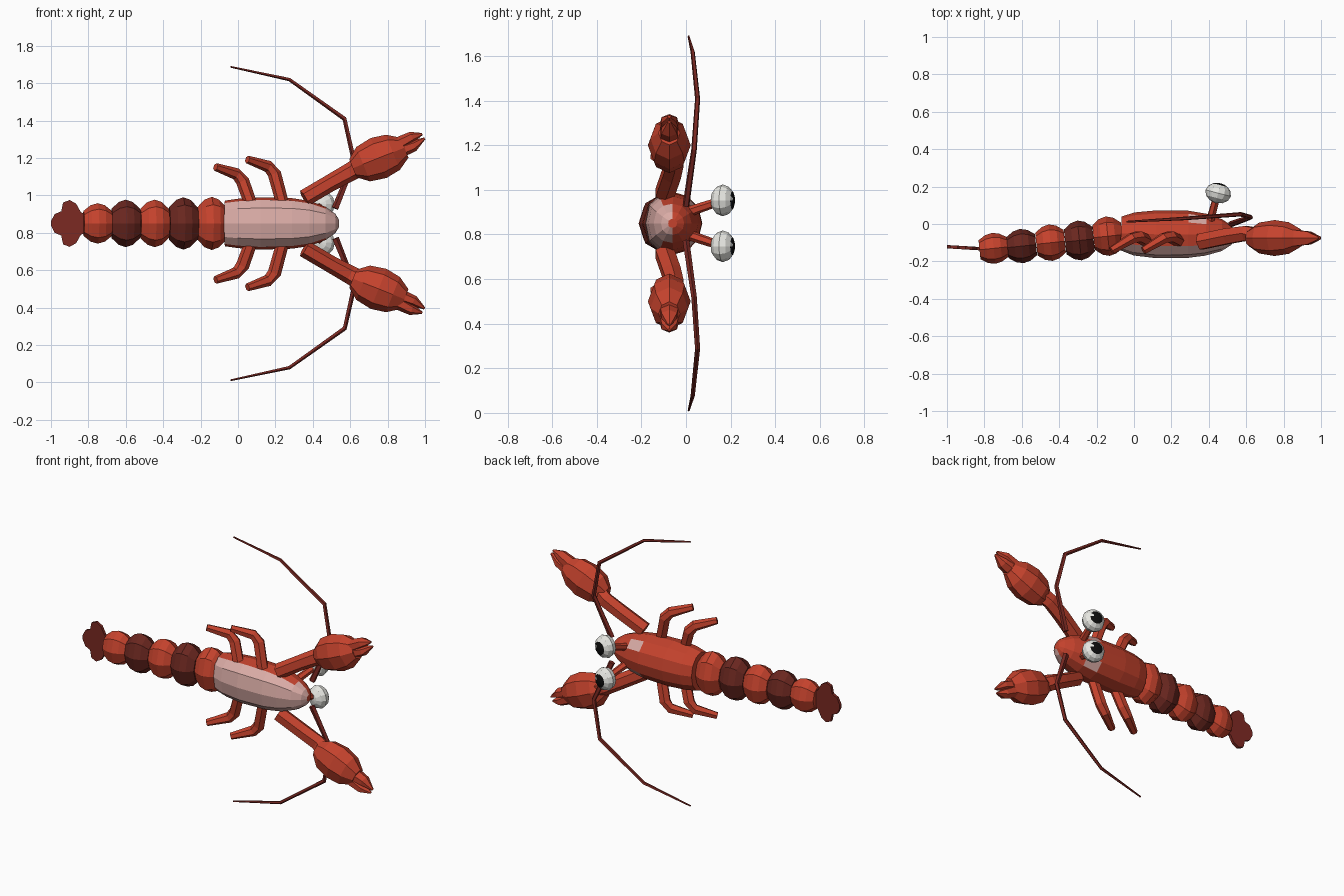
import bpy, bmesh, math
from mathutils import Vector

MID = 0.85            # height of the symmetry plane
Y_AXIS = Vector((0, 1, 0))

if "Cube" in bpy.data.objects:
    bpy.data.objects.remove(bpy.data.objects["Cube"])


def material(name, rgb):
    m = bpy.data.materials.new(name)
    m.use_nodes = True
    m.diffuse_color = (*rgb, 1)
    m.node_tree.nodes["Principled BSDF"].inputs["Base Color"].default_value = (*rgb, 1)
    return m


RED = material("shell red", (0.56, 0.055, 0.026))
DARK = material("dark maroon", (0.145, 0.02, 0.014))
DEEP = material("deep red", (0.2, 0.022, 0.016))
PINK = material("belly pink", (0.7, 0.41, 0.38))
WHITE = material("eye white", (0.8, 0.8, 0.76))
BLACK = material("pupil black", (0.004, 0.004, 0.004))


def finish(bm, name, mats):
    bmesh.ops.recalc_face_normals(bm, faces=bm.faces)
    mesh = bpy.data.meshes.new(name)
    bm.to_mesh(mesh)
    bm.free()
    for m in mats:
        mesh.materials.append(m)
    ob = bpy.data.objects.new(name, mesh)
    bpy.context.collection.objects.link(ob)


def loft(name, stations, sides, mats, rule=None, side=1, belly=1.0, inset=None):
    """Rings along a path; station = (x, y, height from the mid plane, radius across, radius deep)."""
    bm = bmesh.new()
    pts = [Vector((s[0], s[1], MID + side * s[2])) for s in stations]
    rings = []
    for k, s in enumerate(stations):
        d = (pts[min(k + 1, len(pts) - 1)] - pts[max(k - 1, 0)]).normalized()
        u = d.cross(Y_AXIS).normalized()
        v = u.cross(d)
        ring = []
        for i in range(sides):
            a = 2 * math.pi * i / sides
            c, n = math.cos(a), math.sin(a)
            if n < 0:
                c = math.copysign(abs(c) ** belly, c)
            ring.append(bm.verts.new(pts[k] + u * c * s[3] + v * n * s[4]))
        rings.append(ring)
    patches = []
    for k in range(len(rings) - 1):
        for i in range(sides):
            j = (i + 1) % sides
            f = bm.faces.new((rings[k][i], rings[k][j], rings[k + 1][j], rings[k + 1][i]))
            f.material_index = rule(k, i) if rule else 0
            if inset and inset(k, i):
                patches.append(f)
    for k, ring in ((0, rings[0]), (len(rings) - 2, rings[-1])):
        bm.faces.new(ring).material_index = rule(k, 0) if rule else 0
    if patches:
        bmesh.ops.inset_individual(bm, faces=patches, thickness=0.02)
        for f in patches:
            f.material_index = 1
    finish(bm, name, mats)


# Body shell with pink belly faces and two small pale cheek patches
loft("body", [
    (-0.07, -0.05, 0, 0.122, 0.09), (0.0, -0.053, 0, 0.132, 0.115),
    (0.12, -0.055, 0, 0.14, 0.128), (0.29, -0.055, 0, 0.135, 0.126),
    (0.385, -0.057, 0, 0.12, 0.112), (0.47, -0.06, 0, 0.088, 0.085),
    (0.52, -0.06, 0, 0.052, 0.052), (0.54, -0.06, 0, 0.02, 0.02)],
    12, [RED, PINK],
    rule=lambda k, i: 1 if 7 <= i <= 10 or (k > 4 and 6 <= i) else 0,
    belly=0.75, inset=lambda k, i: k == 3 and i in (1, 4))

# Tail segments in alternating colours
segments = [(-0.14, -0.065, 0.142, 0.106), (-0.292, -0.088, 0.14, 0.107),
            (-0.446, -0.1, 0.127, 0.098), (-0.6, -0.118, 0.127, 0.092),
            (-0.75, -0.13, 0.108, 0.083)]
for n, (x, y, across, deep) in enumerate(segments):
    loft(f"tail_segment_{n + 1}",
         [(x + t * 0.076, y + t * 0.008, 0, across * r, deep * r)
          for t, r in ((-1, 0.62), (-0.5, 0.9), (0, 1), (0.5, 0.9), (1, 0.62))],
         8, [DARK if n % 2 else RED])

# Tail fan: a thin three-lobed plate
half = [(-0.79, 0.04), (-0.84, 0.06), (-0.865, 0.105), (-0.9, 0.125), (-0.935, 0.112),
        (-0.945, 0.065), (-0.98, 0.05), (-1.0, 0.012)]
outline = half + [(x, -h) for x, h in reversed(half)]
bm = bmesh.new()
fan = bm.faces.new([bm.verts.new((x, -0.143 - (x + 0.79) * 0.06, MID + h)) for x, h in outline])
grown = bmesh.ops.extrude_face_region(bm, geom=[fan])["geom"]
bmesh.ops.translate(bm, vec=(0, 0.018, 0),
                    verts=[g for g in grown if isinstance(g, bmesh.types.BMVert)])
finish(bm, "tail_fan", [DEEP])

# Paired limbs, antennae and eyes
for label, s in (("upper", 1), ("lower", -1)):
    loft(f"{label}_arm", [
        (0.355, -0.095, 0.135, 0.046, 0.048), (0.5, -0.065, 0.22, 0.046, 0.048),
        (0.6, -0.05, 0.275, 0.05, 0.045), (0.68, -0.07, 0.32, 0.055, 0.05)],
        6, [RED], side=s)

    # Claw bulb and its two pincers
    loft(f"{label}_claw", [
        (0.752 + t * 0.138, -0.075, 0.35 + t * 0.055, 0.115 * r, 0.096 * r)
        for t, r in ((-1, 0.45), (-0.6, 0.86), (0, 1), (0.55, 0.88), (1, 0.5))],
        8, [RED], side=s)
    loft(f"{label}_outer_pincer", [
        (0.86, -0.075, 0.425, 0.038, 0.05), (0.93, -0.075, 0.462, 0.03, 0.04),
        (0.985, -0.075, 0.478, 0.006, 0.008)], 6, [RED], side=s)
    loft(f"{label}_inner_pincer", [
        (0.86, -0.075, 0.385, 0.038, 0.05), (0.94, -0.075, 0.415, 0.03, 0.04),
        (0.998, -0.075, 0.455, 0.006, 0.008)], 6, [RED], side=s)

    # Walking legs
    for part, x, lift in (("front", 0.24, 0.04), ("rear", 0.07, 0)):
        loft(f"{label}_{part}_leg", [
            (x, -0.09, 0.1, 0.034, 0.034), (x - 0.045, -0.068, 0.225 + lift, 0.036, 0.033),
            (x - 0.08, -0.075, 0.265 + lift, 0.032, 0.03),
            (x - 0.19, -0.142, 0.302 + lift, 0.021, 0.022)],
            6, [RED], side=s)

    loft(f"{label}_antenna", [
        (0.52, 0.0, 0.08, 0.02, 0.016), (0.622, 0.036, 0.33, 0.014, 0.013),
        (0.57, 0.052, 0.56, 0.013, 0.012), (0.275, 0.03, 0.77, 0.01, 0.01),
        (-0.04, 0.012, 0.838, 0.005, 0.005)], 5, [DEEP], side=s)

    loft(f"{label}_eye_stalk", [
        (0.4, -0.01, 0.045, 0.024, 0.024), (0.44, 0.14, 0.095, 0.02, 0.02)],
        6, [RED], side=s)

    # Eyeball with a painted pupil and a small glint
    steps = [math.radians(a) for a in (5, 30, 60, 90, 120, 145, 162, 176)]
    loft(f"{label}_eye", [
        (0.45 - 0.25 * 0.054 * math.cos(a), 0.165 - 0.97 * 0.054 * math.cos(a), 0.103,
         0.071 * math.sin(a), 0.07 * math.sin(a)) for a in steps],
        12, [WHITE, BLACK], side=s,
        rule=lambda k, i: 1 if k >= 5 and (k, i) != (5, 9) else 0)
